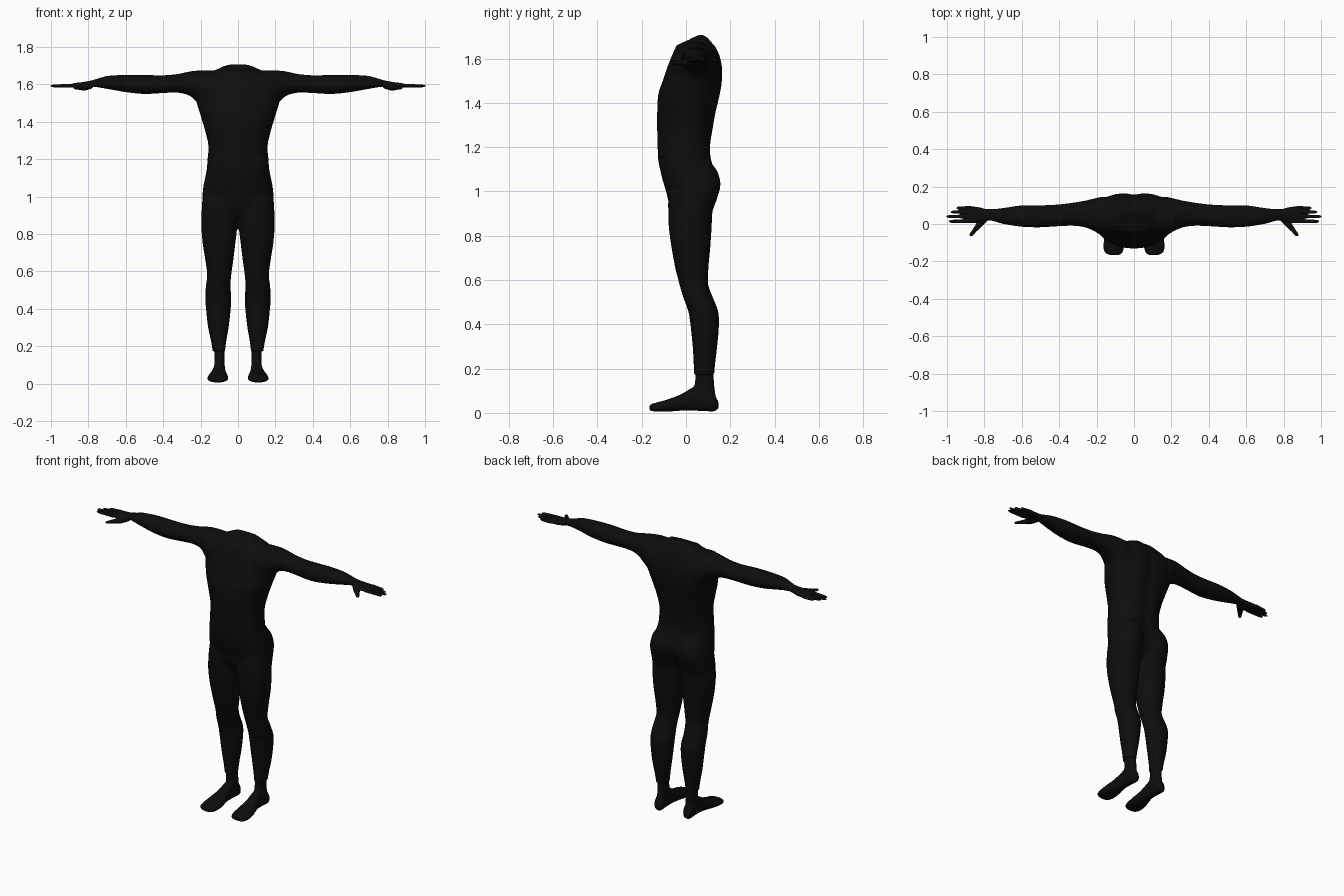
import bpy, bmesh, math
from mathutils import Matrix

black = bpy.data.materials.new("near_black")
black.diffuse_color = (0.004, 0.004, 0.004, 1)


def spline(a, b, c, d, t):
    return 0.5 * (2*b + (c - a)*t + (2*a - 5*b + 4*c - d)*t*t + (3*b - a - 3*c + d)*t**3)


def loft(bm, axis, stations, side=1, power=2.3, n=32, sub=4, groove=0):
    """Smooth closed loft; each station is (position, a_min, a_max, b_min, b_max)."""
    rows = []
    for i in range(len(stations) - 1):
        q = [stations[max(0, min(len(stations) - 1, i + k))] for k in (-1, 0, 1, 2)]
        for s in range(sub):
            row = [spline(*v, s / sub) for v in zip(*q)]
            row[0] = stations[i][0] + (stations[i+1][0] - stations[i][0]) * s / sub
            rows.append(row)
    rows.append(stations[-1])
    rings = []
    for t, a0, a1, b0, b1 in rows:
        ring = []
        for k in range(n):
            c, s = math.cos(2*math.pi*k/n), math.sin(2*math.pi*k/n)
            a = (a0 + a1)/2 + (a1 - a0)/2 * math.copysign(abs(c)**(2/power), c)
            b = (b0 + b1)/2 + (b1 - b0)/2 * math.copysign(abs(s)**(2/power), s)
            if groove and s > 0:
                b -= groove * math.exp(-(a / 0.04)**2)
            p = {'x': (t, a, b), 'y': (a, t, b), 'z': (a, b, t)}[axis]
            ring.append(bm.verts.new((p[0] * side, p[1], p[2])))
        rings.append(ring)
    faces = [bm.faces.new(rings[0]), bm.faces.new(rings[-1][::-1])]
    for r, q in zip(rings, rings[1:]):
        for k in range(n):
            j = (k + 1) % n
            faces.append(bm.faces.new((r[k], q[k], q[j], r[j])))
    bmesh.ops.recalc_face_normals(bm, faces=faces)


def finish(name, bm, voxel, smooth):
    """Fuse the overlapping lofts into one smooth skin."""
    me = bpy.data.meshes.new(name)
    bm.to_mesh(me)
    bm.free()
    me.materials.append(black)
    ob = bpy.data.objects.new(name, me)
    bpy.context.collection.objects.link(ob)
    me.polygons.foreach_set("use_smooth", [True] * len(me.polygons))
    rm = ob.modifiers.new("fuse", 'REMESH')
    rm.mode, rm.voxel_size, rm.use_smooth_shade = 'VOXEL', voxel, True
    sm = ob.modifiers.new("soften", 'SMOOTH')
    sm.factor, sm.iterations = 0.5, smooth


# Torso, rising from the groin to the sloping neck base
torso = [(0.89, -.07, .07, -.05, .07), (0.94, -.15, .15, -.075, .10),
         (1.00, -.187, .187, -.09, .135), (1.06, -.184, .184, -.108, .145),
         (1.14, -.168, .168, -.125, .12), (1.20, -.163, .163, -.128, .115),
         (1.27, -.158, .158, -.13, .125), (1.36, -.178, .178, -.13, .14),
         (1.44, -.202, .202, -.125, .158), (1.50, -.22, .22, -.105, .167),
         (1.56, -.225, .225, -.085, .167), (1.61, -.21, .21, -.065, .157),
         (1.65, -.18, .18, -.045, .14), (1.675, -.125, .125, -.005, .12),
         (1.695, -.08, .08, .03, .105), (1.706, -.04, .04, .055, .09)]
arm = [(0.08, -.05, .14, 1.45, 1.67), (0.17, -.06, .145, 1.46, 1.674),
       (0.22, -.035, .135, 1.505, 1.673), (0.26, -.018, .125, 1.54, 1.668),
       (0.32, -.01, .115, 1.555, 1.655), (0.40, -.012, .105, 1.553, 1.648),
       (0.50, -.018, .10, 1.548, 1.65), (0.60, -.015, .10, 1.558, 1.65),
       (0.70, 0, .086, 1.575, 1.645), (0.76, .016, .08, 1.585, 1.628),
       (0.79, .02, .08, 1.588, 1.62)]
leg = [(0.17, .068, .137, .035, .128), (0.20, .066, .14, .035, .13),
       (0.30, .05, .16, .03, .141), (0.40, .039, .171, .02, .149),
       (0.46, .036, .175, .01, .145), (0.52, .04, .172, -.012, .122),
       (0.58, .036, .165, -.03, .10), (0.66, .025, .175, -.05, .102),
       (0.75, .014, .189, -.066, .11), (0.84, .004, .196, -.078, .116),
       (0.91, 0, .195, -.08, .12), (0.96, .002, .192, -.08, .138),
       (1.03, .006, .187, -.07, .156), (1.09, .02, .17, -.04, .142),
       (1.14, .05, .14, 0, .11)]
bm = bmesh.new()
loft(bm, 'z', torso, n=48, groove=0.012)
for side in (1, -1):
    loft(bm, 'x', arm, side, power=2.1)
    loft(bm, 'z', leg, side, power=2.15)
# Flat tilted neck stump
bmesh.ops.create_cone(bm, cap_ends=True, segments=40, radius1=1, radius2=1, depth=1,
                      matrix=Matrix.Translation((0, .017, 1.665))
                      @ Matrix.Rotation(math.radians(24), 4, 'X')
                      @ Matrix.Diagonal((.095, .065, .04, 1)))
finish("body", bm, 0.008, 3)

# Feet with ankles
foot = [(-.165, .075, .135, .012, .033), (-.155, .062, .155, .008, .041),
        (-.13, .054, .163, .006, .048), (-.08, .053, .16, .006, .062),
        (-.02, .062, .145, .01, .085), (.03, .068, .132, .01, .115),
        (.08, .069, .130, .008, .13), (.13, .071, .128, .007, .085),
        (.147, .086, .114, .02, .05)]
ankle = [(.04, .072, .127, .04, .138), (.09, .072, .125, .025, .132),
         (.13, .072, .125, .04, .127), (.19, .073, .128, .042, .124)]
# Palm, thumb and the four fingers (centre y, tip x)
palm = [(.75, .02, .08, 1.59, 1.625), (.79, .018, .08, 1.584, 1.619),
        (.83, .008, .09, 1.579, 1.612), (.87, .004, .094, 1.581, 1.607),
        (.895, .004, .094, 1.584, 1.602)]
thumb = [(.035, .77, .83, 1.575, 1.61), (0, .80, .845, 1.567, 1.599),
         (-.03, .831, .863, 1.57, 1.592), (-.055, .855, .879, 1.573, 1.588),
         (-.064, .864, .877, 1.576, 1.585)]
fingers = [(.086, .95), (.064, .98), (.040, 1.002), (.014, .99)]
for side, label in ((1, "left"), (-1, "right")):
    bm = bmesh.new()
    loft(bm, 'y', foot, side)
    loft(bm, 'z', ankle, side)
    finish(label + "_foot", bm, 0.006, 2)
    bm = bmesh.new()
    loft(bm, 'x', palm, side)
    loft(bm, 'y', thumb, side)
    for y, tip in fingers:
        loft(bm, 'x', [(.87, y - .01, y + .01, 1.583, 1.603),
                       (tip - .04, y - .009, y + .009, 1.583, 1.600),
                       (tip - .012, y - .008, y + .008, 1.584, 1.598),
                       (tip, y - .004, y + .004, 1.588, 1.595)], side, n=16)
    finish(label + "_hand", bm, 0.0035, 1)
